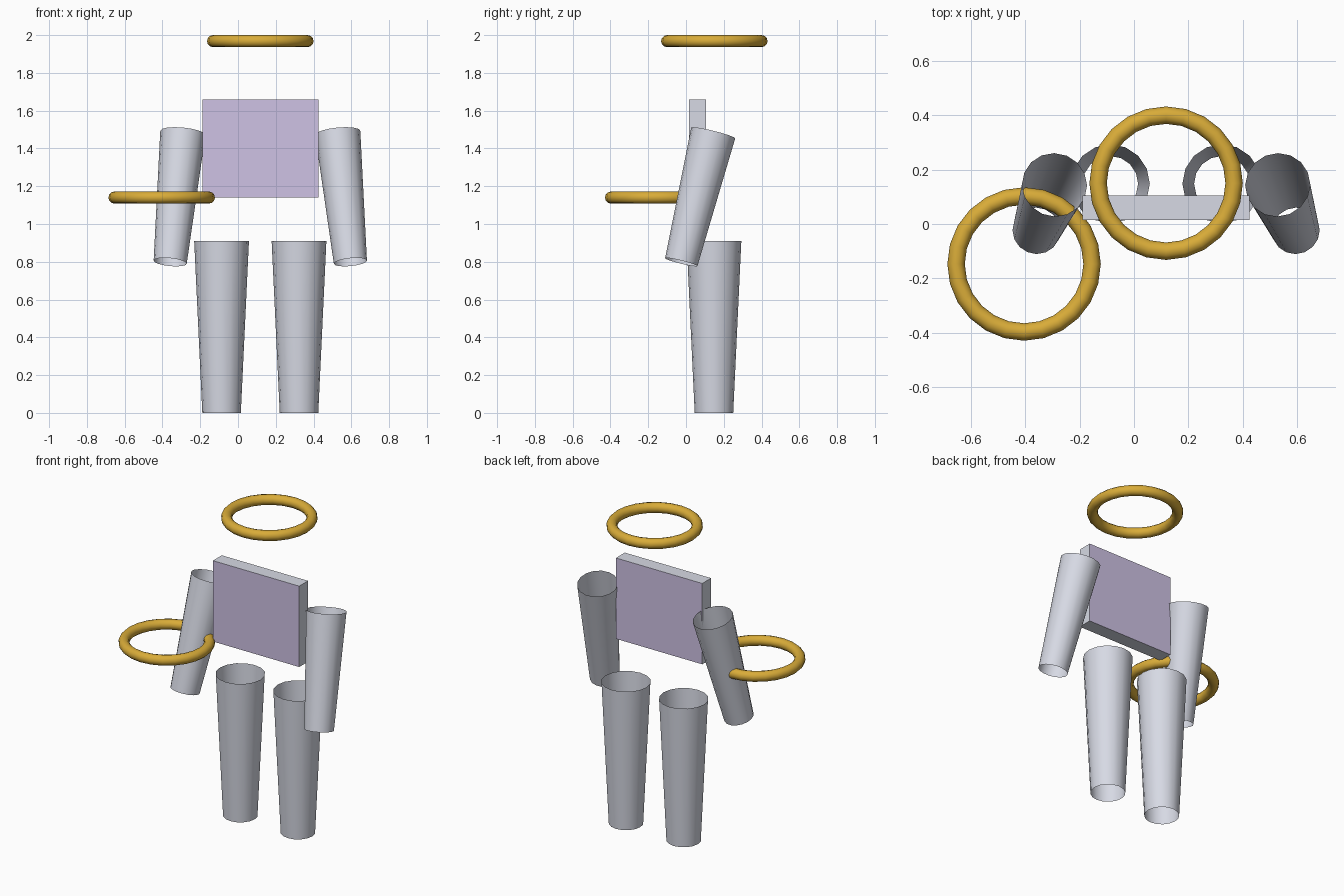
import bpy, bmesh
from mathutils import Vector, Matrix

if "Cube" in bpy.data.objects:
    bpy.data.objects.remove(bpy.data.objects["Cube"])

CX = 0.118  # body symmetry plane


def material(name, rgb):
    m = bpy.data.materials.new(name)
    m.diffuse_color = (*rgb, 1)
    m.use_nodes = True
    m.node_tree.nodes["Principled BSDF"].inputs["Base Color"].default_value = m.diffuse_color
    return m


silver = material("silver", (0.68, 0.70, 0.78))
purple = material("pale_purple", (0.62, 0.54, 0.78))
gold = material("gold", (0.69, 0.41, 0.04))


def open_tube(name, bottom, top, r_bottom, r_top):
    """Open-ended tapered tube between two points."""
    bottom, top = Vector(bottom), Vector(top)
    axis = top - bottom
    rot = Vector((0, 0, 1)).rotation_difference(axis).to_matrix().to_4x4()
    bm = bmesh.new()
    bmesh.ops.create_cone(bm, cap_ends=False, segments=16, radius1=r_bottom,
                          radius2=r_top, depth=axis.length,
                          matrix=Matrix.Translation((bottom + top) / 2) @ rot)
    for f in bm.faces:
        f.smooth = True
    me = bpy.data.meshes.new(name)
    bm.to_mesh(me)
    bm.free()
    me.materials.append(silver)
    bpy.context.collection.objects.link(bpy.data.objects.new(name, me))


def ring(name, location):
    bpy.ops.mesh.primitive_torus_add(location=location, major_segments=24,
                                     minor_segments=12, major_radius=0.25,
                                     minor_radius=0.032)
    ob = bpy.context.object
    ob.name = name
    ob.data.materials.append(gold)
    bpy.ops.object.shade_smooth()


# Torso plate: purple front and back, silver rim
bpy.ops.mesh.primitive_cube_add(size=1, location=(CX, 0.06, 1.40))
torso = bpy.context.object
torso.name = "torso_plate"
torso.scale = (0.614, 0.09, 0.52)
torso.data.materials.append(silver)
torso.data.materials.append(purple)
for p in torso.data.polygons:
    p.material_index = 1 if abs(p.normal.y) > 0.9 else 0

# Limbs, mirrored about the body plane
for side, s in (("left", 1), ("right", -1)):
    open_tube(side + "_leg", (CX + s * 0.205, 0.148, 0),
              (CX + s * 0.205, 0.148, 0.91), 0.102, 0.145)
    open_tube(side + "_arm", (CX + s * 0.477, -0.025, 0.798),
              (CX + s * 0.410, 0.144, 1.482), 0.088, 0.12)

# Rings: one over the head, one at the arm
ring("head_ring", (CX, 0.15, 1.968))
ring("arm_ring", (-0.404, -0.147, 1.14))
